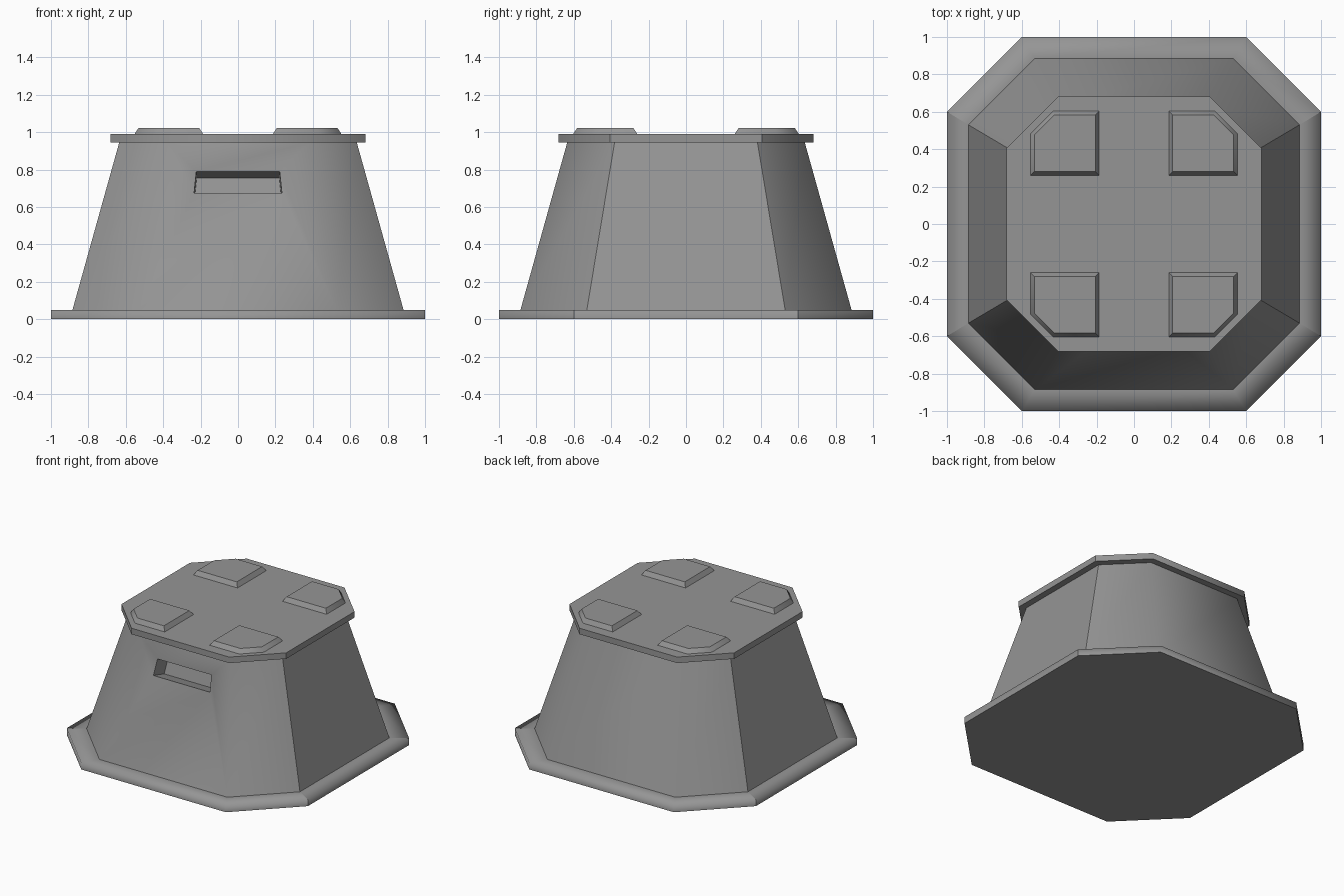
import bpy, bmesh
from mathutils import Vector

if "Cube" in bpy.data.objects:
    bpy.data.objects.remove(bpy.data.objects["Cube"])

grey = bpy.data.materials.new("dark_grey")
grey.diffuse_color = (0.3, 0.3, 0.3, 1)
grey.use_nodes = True
grey.node_tree.nodes["Principled BSDF"].inputs["Base Color"].default_value = grey.diffuse_color


def finish(bm, name):
    bmesh.ops.recalc_face_normals(bm, faces=bm.faces)
    me = bpy.data.meshes.new(name)
    bm.to_mesh(me)
    bm.free()
    me.materials.append(grey)
    ob = bpy.data.objects.new(name, me)
    bpy.context.collection.objects.link(ob)
    return ob


def octagon(h, c, z):
    pts = [(h, -c), (h, c), (c, h), (-c, h), (-h, c), (-h, -c), (-c, -h), (c, -h)]
    return [(x, y, z) for x, y in pts]


def bridge(bm, a, b, skip=()):
    n = len(a)
    return [bm.faces.new((a[i], a[(i + 1) % n], b[(i + 1) % n], b[i]))
            for i in range(n) if i not in skip]


def loft(sections, soft_rings=(), bottom=False, top=False, skip=()):
    """Octagonal loft: front and back wrap smoothly, the x sides stay crisp."""
    bm = bmesh.new()
    rings = [[bm.verts.new(p) for p in octagon(*s)] for s in sections]
    for a, b in zip(rings, rings[1:]):
        bridge(bm, a, b, skip)
    if bottom:
        bm.faces.new(rings[0])
    if top:
        bm.faces.new(rings[-1])
    for f in bm.faces:
        f.smooth = True
    for k, ring in enumerate(rings):
        for i in range(8):
            e = bm.edges.get((ring[i], ring[(i + 1) % 8]))
            if e and k not in soft_rings:
                e.smooth = False
    for a, b in zip(rings, rings[1:]):
        for i in (0, 1, 4, 5):
            bm.edges.get((a[i], b[i])).smooth = False
    return bm, rings


# Base flange
bm, _ = loft([(1, 0.6, 0), (1, 0.6, 0.05), (0.885, 0.53, 0.05)], soft_rings=(1,), bottom=True)
finish(bm, "base_flange")

# Tapered body, with the front side left open for the slot
Z0, Z1, H0, H1 = 0.05, 0.945, 0.885, 0.635
DISH = 0.043  # the front face dips slightly toward the slot
bm, (low, high) = loft([(H0, 0.53, Z0), (H1, 0.382, Z1)], skip=(6,))


def on_front(x, z):
    return Vector((x, DISH - (H0 + (H1 - H0) * (z - Z0) / (Z1 - Z0)), z))


# Front slot, sunk square to the sloping face
inward = Vector((0, Z1 - Z0, H1 - H0)).normalized() * 0.13
inward.z = -abs(inward.z)
mouth = [on_front(*p) for p in ((-0.235, 0.675), (0.235, 0.675), (0.223, 0.79), (-0.223, 0.79))]
rim = [bm.verts.new(p) for p in mouth]
back = [bm.verts.new(Vector((p.x * 0.99, p.y, p.z)) + inward) for p in mouth]
for f in bridge(bm, [low[6], low[7], high[7], high[6]], rim):
    f.smooth = True
bridge(bm, rim, back)
bm.faces.new(back)
for v in rim + back:
    for e in v.link_edges:
        if e.other_vert(v) in rim + back:
            e.smooth = False
finish(bm, "body")

# Overhanging lid
finish(loft([(0.62, 0.37, 0.945), (0.683, 0.405, 0.945), (0.683, 0.405, 0.99)], top=True)[0], "lid")


# Four raised pads with a clipped outer corner and sloping sides
def pad(name, sx, sy):
    bm = bmesh.new()
    rings = []
    for d, c, z in ((0, 0.12, 0.99), (0.021, 0.105, 1.022)):
        x0, x1, y0, y1 = 0.186 + d, 0.553 - d, 0.26 + d, 0.603 - d
        pts = [(x0, y0), (x1, y0), (x1, y1 - c), (x1 - c, y1), (x0, y1)]
        rings.append([bm.verts.new((sx * x, sy * y, z)) for x, y in pts])
    bridge(bm, *rings)
    bm.faces.new(rings[1])
    bm.faces.new(rings[0])
    for f in bm.faces:
        f.smooth = True
    # only the two edges of the clipped corner shade smoothly
    soft = [bm.edges.get((rings[0][i], rings[1][i])) for i in (2, 3)]
    for e in bm.edges:
        e.smooth = e in soft
    finish(bm, name)


for sx, side in ((-1, "left"), (1, "right")):
    for sy, end in ((-1, "front"), (1, "back")):
        pad(f"pad_{end}_{side}", sx, sy)
